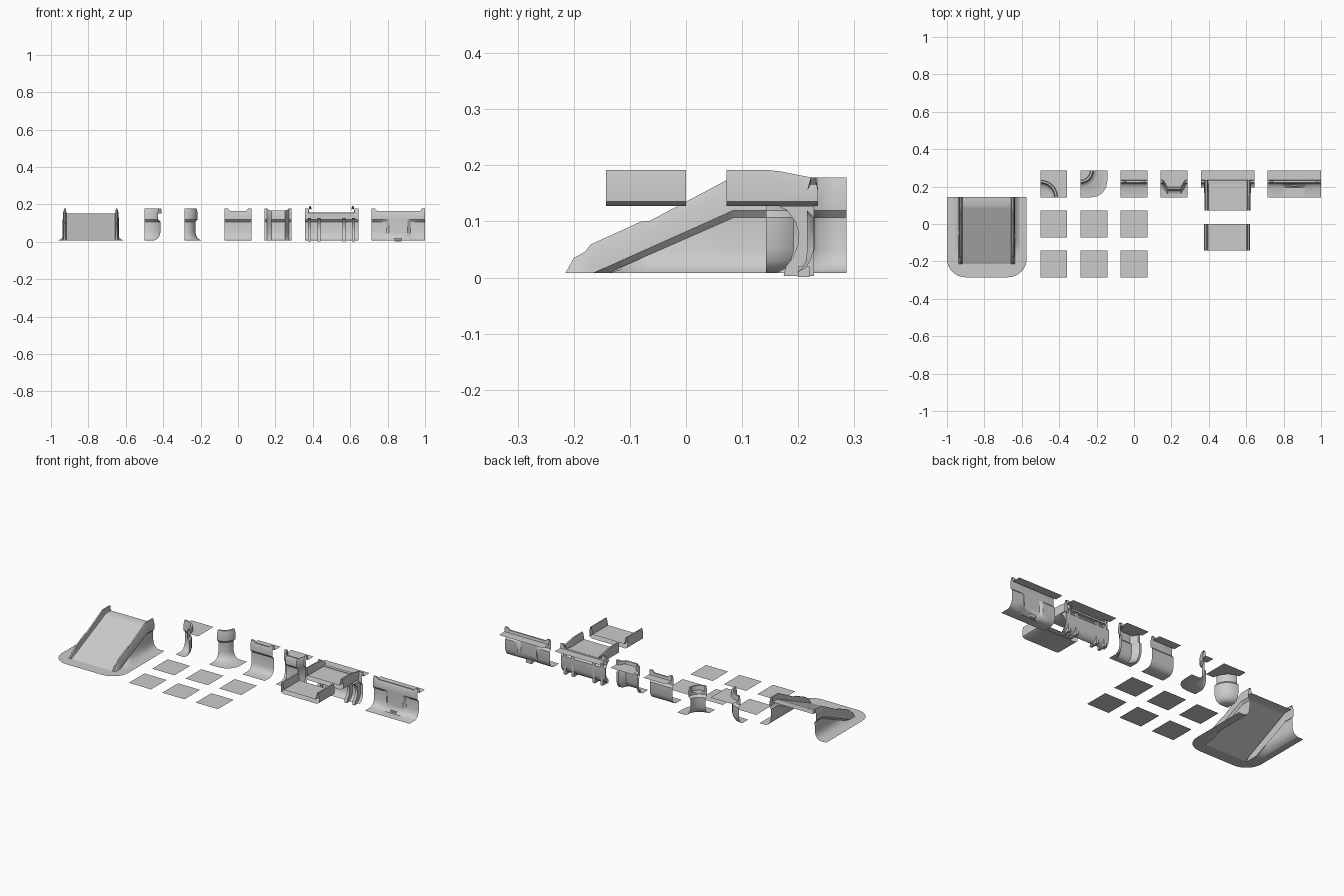
import bpy, bmesh, math
from mathutils import Vector as V

if "Cube" in bpy.data.objects:
    bpy.data.objects.remove(bpy.data.objects["Cube"])

G, PLATEAU = 0.008, 0.152      # ground and upper floor heights
Y0, Y1, WALL = 0.143, 0.286, 0.228   # front edge, back edge and wall line of the back row
T = 0.143                      # tile size


def finish(name, bm, smooth=True, up=True):
    bmesh.ops.remove_doubles(bm, verts=bm.verts, dist=0.0003)
    bmesh.ops.recalc_face_normals(bm, faces=bm.faces)
    # open sheets should face up
    if up and sum(f.normal.z * f.calc_area() for f in bm.faces) < 0:
        bmesh.ops.reverse_faces(bm, faces=bm.faces)
    me = bpy.data.meshes.new(name)
    bm.to_mesh(me)
    bm.free()
    ob = bpy.data.objects.new(name, me)
    bpy.context.collection.objects.link(ob)
    if smooth:
        bpy.ops.object.select_all(action='DESELECT')
        bpy.context.view_layer.objects.active = ob
        ob.select_set(True)
        bpy.ops.object.shade_smooth_by_angle(angle=math.radians(30))
    return ob


def loft(name, rows, closed=False, caps=False):
    bm = bmesh.new()
    vs = [[bm.verts.new(p) for p in r] for r in rows]
    n = len(rows[0])
    for a, b in zip(vs, vs[1:]):
        for i in range(n if closed else n - 1):
            j = (i + 1) % n
            bm.faces.new((a[i], a[j], b[j], b[i]))
    if caps:
        bm.faces.new(vs[0])
        bm.faces.new(vs[-1])
    return finish(name, bm, up=not closed)


def sheet(name, pts, z=G):
    bm = bmesh.new()
    bm.faces.new([bm.verts.new((x, y, z)) for x, y in pts])
    return finish(name, bm, False)


def box(name, x0, x1, y0, y1, z0, z1):
    sq = [(x0, y0), (x1, y0), (x1, y1), (x0, y1)]
    return loft(name, [[(x, y, z) for x, y in sq] for z in (z0, z1)], True, True)


def wall_row(base, n, front, back, top=0.178, lo=0.0):
    """One wall section: ground, flared foot, panel, overhanging rim, plateau."""
    base, n = V(base), V(n)
    prof = [(0.032, G), (0.016 + lo / 2, 0.016), (0.006 + lo * .7, 0.03), (lo, 0.05), (lo, 0.107),
            (0.012, 0.12), (0.012, min(0.155, top)), (0.006, top), (-0.004, top), (-0.007, PLATEAU)]
    pts = [(*(base + n * o), z) for o, z in prof]
    return [(*front, G)] + pts + [(*back, PLATEAU)]


def straight_row(x, top, lo=0.0, shift=0.0, front=Y0):
    return wall_row((x, WALL - shift), (0, -1), (x, front), (x, Y1), top, lo)


# floor tiles
for r, y in enumerate((0.0, -0.214)):
    for c, x in enumerate((-0.429, -0.2145, 0.0)):
        h = T / 2
        sheet(f"floor_tile_{r}_{c}", [(x - h, y - h), (x + h, y - h), (x + h, y + h), (x - h, y + h)])

# inner and outer corner walls
inner, outer = [], []
ci, co = V((-0.5, Y0)), V((-0.286, Y1))
for i in range(9):
    a = math.pi / 2 * i / 8
    c, s = math.cos(a), math.sin(a)
    sq = T / max(c, s)
    inner.append(wall_row(ci + V((c, s)) * 0.085, (-c, -s), ci, ci + V((c, s)) * sq))
    if sq * min(c, s) > 0.06:     # rounded outside corner of the ground
        k, rad = 0.06, T - 0.06
        b = k * (c + s)
        sq = b + math.sqrt(b * b - 2 * k * k + rad * rad)
    outer.append(wall_row(co + V((c, -s)) * 0.058, (c, -s), co + V((c, -s)) * sq, co))
loft("inner_corner_wall", inner)
loft("outer_corner_wall", outer)

# straight wall with raised ends
loft("straight_wall", [straight_row(x, t) for x, t in
     [(-.0715, .178), (-.055, .178), (-.044, .166), (.044, .166), (.055, .178), (.0715, .178)]])

# buttressed wall
loft("buttress_wall", [straight_row(0.2143 + x, t, 0, s) for x, t, s in
     [(-.0715, .178, 0), (-.058, .178, 0), (-.05, .17, .012), (-.036, .168, .036),
      (.036, .168, .036), (.05, .17, .012), (.058, .178, 0), (.0715, .178, 0)]])

# doorway wall with a flush centre between two recessed panels
loft("doorway_wall", [straight_row(0.857 + x, t, lo) for x, t, lo in
     [(-.143, .178, 0), (-.126, .178, 0), (-.115, .166, 0), (-.064, .166, 0), (-.05, .166, .012),
      (.05, .166, .012), (.064, .166, 0), (.115, .166, 0), (.126, .178, 0), (.143, .178, 0)]])
box("door_step", .837, .873, .2, .22, 0.001, .02)

# bridge pieces
BX = 0.5


def bridge_row(y, top, w=0.122, low=0.128, cx=BX):
    half = [(w - .014, low), (w, low + .008), (w, .168), (w - .004, top), (w - .012, top),
            (w - .017, .168), (w - .019, PLATEAU)]
    return [(cx + x, y, z) for x, z in half] + [(cx - x, y, z) for x, z in reversed(half)]


loft("bridge_span", [bridge_row(y, .192, cx=.4975) for y in (-.143, 0)], True)
loft("bridge_head", [bridge_row(*a) for a in
     [(.072, .192), (.143, .192), (.17, .189), (.2, .183), (.235, .176)]], True)
loft("bridge_wall", [straight_row(BX + x, t, 0, 0, WALL - .034) for x, t in
     [(-.143, .178), (-.123, .178), (-.118, .156), (.118, .156), (.123, .178), (.143, .178)]])

# curved brackets below the bridge
bracket = [(.165, .128), (.18, .12), (.195, .1), (.201, .08), (.2, .06), (.19, .035), (.178, .02),
           (.174, .003), (.228, .003), (.228, .128)]
for k, x in enumerate((-.118, -.068, .068, .118)):
    loft(f"bridge_bracket_{k}", [[(BX + x + d, y, z) for y, z in bracket] for d in (-.008, .008)], True, True)

# ramp: a cross-section swept along y
RX = -0.787


def lerp(table, y):
    for (a, p), (b, q) in zip(table, table[1:]):
        if y <= b:
            return p + (q - p) * (y - a) / (b - a)
    return table[-1][1]


rail = [(-.215, G), (-.2, .035), (-.18, .046), (-.17, .059), (-.08, .1), (-.065, .101),
        (.06, .167), (.08, .178), (.145, .178)]
deck = [(-.215, G), (.1, PLATEAU), (.145, PLATEAU)]
strip = [(-.215, G), (-.14, G), (.085, .107), (.145, .107)]
band = [(-.215, G), (-.165, G), (.085, .12), (.145, .12)]
rows = []
for y in (-.215, -.2, -.18, -.17, -.165, -.14, -.11, -.08, -.065, .06, .08, .085, .1, .145):
    d, r, s, b = (lerp(t, y) for t in (deck, rail, strip, band))
    half = [(.174, G), (.158, min(s, .016)), (.148, min(s, .03)), (.142, min(s, .05)), (.14, s),
            (.15, b), (.148, max(b, r - .022)), (.142, r), (.134, r), (.13, d)]
    rows.append([(RX + x, y, z) for x, z in half] + [(RX - x, y, z) for x, z in reversed(half)])
loft("ramp", rows)

# ramp apron with rounded front corners
HW, R, YF, YB = 0.2135, 0.1, -0.285, 0.145
arc = [(HW - R + R * math.sin(a), YF + R - R * math.cos(a))
       for a in (math.pi / 2 * i / 8 for i in range(9))]
right = arc + [(HW, YB), (.174, YB), (.174, -.215)]
sheet("ramp_apron", [(RX + x, y) for x, y in right] + [(RX - x, y) for x, y in reversed(right)])
